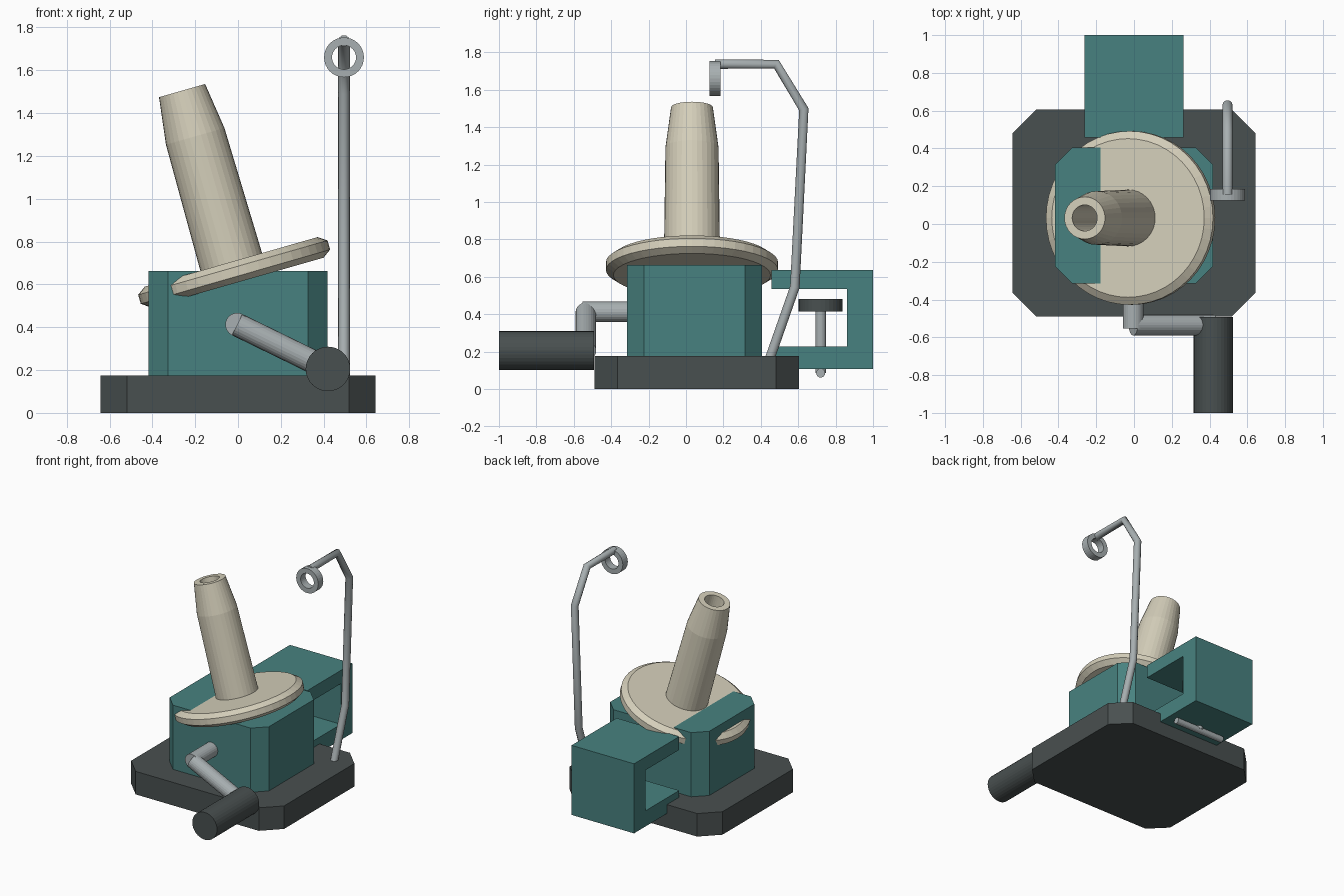
import bpy
import bmesh
import math
from mathutils import Matrix, Vector

if "Cube" in bpy.data.objects:
    bpy.data.objects.remove(bpy.data.objects["Cube"], do_unlink=True)


def material(name, color):
    m = bpy.data.materials.new(name)
    m.use_nodes = True
    m.diffuse_color = (*color, 1)
    m.node_tree.nodes["Principled BSDF"].inputs["Base Color"].default_value = (*color, 1)
    return m


DARK = material("charcoal", (0.066, 0.080, 0.080))
TEAL = material("teal", (0.064, 0.222, 0.215))
CREAM = material("cream", (0.66, 0.62, 0.49))
METAL = material("grey metal", (0.39, 0.43, 0.44))


def finish(name, bm, mat, matrix=Matrix()):
    bmesh.ops.recalc_face_normals(bm, faces=bm.faces)
    mesh = bpy.data.meshes.new(name)
    bm.to_mesh(mesh)
    bm.free()
    mesh.materials.append(mat)
    obj = bpy.data.objects.new(name, mesh)
    obj.matrix_world = matrix
    bpy.context.collection.objects.link(obj)
    return obj


def extrude(name, points, offset, mat):
    """Extrude a planar outline along an offset."""
    bm = bmesh.new()
    face = bm.faces.new([bm.verts.new(p) for p in points])
    result = bmesh.ops.extrude_face_region(bm, geom=[face], use_keep_orig=True)
    verts = [v for v in result["geom"] if isinstance(v, bmesh.types.BMVert)]
    bmesh.ops.translate(bm, verts=verts, vec=offset)
    return finish(name, bm, mat)


def clipped_block(name, half_x, y0, y1, z0, z1, cut, mat):
    """Block with clipped vertical corners."""
    h, c = half_x, cut
    outline = [(c - h, y0), (h - c, y0), (h, y0 + c), (h, y1 - c),
               (h - c, y1), (c - h, y1), (-h, y1 - c), (-h, y0 + c)]
    return extrude(name, [(x, y, z0) for x, y in outline], (0, 0, z1 - z0), mat)


def rod(name, start, end, radius, mat, sides=24):
    """Cylinder between two points."""
    a, b = Vector(start), Vector(end)
    turn = (b - a).to_track_quat("Z", "Y").to_matrix().to_4x4()
    bm = bmesh.new()
    bmesh.ops.create_cone(bm, cap_ends=True, segments=sides, radius1=radius,
                          radius2=radius, depth=(b - a).length)
    return finish(name, bm, mat, Matrix.Translation((a + b) / 2) @ turn)


def lathe(name, profile, matrix, mat, sides=40, closed=False):
    """Spin a radius/height profile about local z."""
    bm = bmesh.new()
    verts = [bm.verts.new((r, 0, z)) for r, z in profile]
    edges = [bm.edges.new(pair) for pair in zip(verts, verts[1:])]
    if closed:
        edges.append(bm.edges.new((verts[-1], verts[0])))
    bmesh.ops.spin(bm, geom=verts + edges, cent=(0, 0, 0), axis=(0, 0, 1),
                   angle=math.tau, steps=sides)
    bmesh.ops.remove_doubles(bm, verts=bm.verts, dist=0.0001)
    return finish(name, bm, mat, matrix)


# Base and gear housing
clipped_block("base", 0.643, -0.49, 0.605, 0, 0.175, 0.125, DARK)
clipped_block("housing", 0.417, -0.315, 0.405, 0.17, 0.663, 0.09, TEAL)

# C-shaped table clamp
clamp = [(0.457, 0.107), (1, 0.107), (1, 0.636), (0.457, 0.636),
         (0.457, 0.535), (0.86, 0.535), (0.86, 0.226), (0.457, 0.226)]
extrude("clamp", [(-0.263, y, z) for y, z in clamp], (0.526, 0, 0), TEAL)

# Clamp screw with pad and cross handle
rod("clamp_screw", (0, 0.72, 0.085), (0, 0.72, 0.45), 0.028, METAL)
rod("clamp_pad", (0, 0.72, 0.415), (0, 0.72, 0.48), 0.118, DARK, 32)
rod("clamp_handle", (-0.21, 0.72, 0.085), (0.21, 0.72, 0.085), 0.024, METAL, 16)

# Tilted spool: flange and hollow tapered spindle
tilt = Matrix.Translation((-0.018, 0.032, 0.657)) @ Matrix.Rotation(math.radians(-16), 4, "Y")
lathe("spool_flange", [(0, -0.05), (0.42, -0.05), (0.46, -0.022), (0.46, 0.022),
                       (0.42, 0.05), (0, 0.05)], tilt, CREAM, 48)
lathe("spool_spindle", [(0, 0), (0.15, 0), (0.15, 0.05), (0.142, 0.66), (0.112, 0.882),
                        (0.069, 0.882), (0.069, 0.3), (0, 0.3)], tilt, CREAM, 32)

# Crank
rod("crank_shaft", (-0.004, -0.25, 0.412), (-0.004, -0.553, 0.412), 0.055, METAL)
rod("crank_arm", (-0.004, -0.535, 0.412), (0.42, -0.535, 0.205), 0.055, METAL)
rod("crank_grip", (0.42, -0.493, 0.205), (0.42, -1, 0.205), 0.104, DARK, 32)

# Yarn guide wire
curve = bpy.data.curves.new("guide_wire", "CURVE")
curve.dimensions = "3D"
curve.bevel_depth = 0.027
curve.bevel_resolution = 3
curve.use_fill_caps = True
path = [(0.44, 0.14), (0.582, 0.545), (0.63, 1.495), (0.483, 1.737), (0.155, 1.737)]
spline = curve.splines.new("POLY")
spline.points.add(len(path) - 1)
for point, (y, z) in zip(spline.points, path):
    point.co = (0.495, y, z, 1)
curve.materials.append(METAL)
wire = bpy.data.objects.new("guide_wire", curve)
bpy.context.collection.objects.link(wire)
bpy.ops.object.select_all(action="DESELECT")
wire.select_set(True)
bpy.context.view_layer.objects.active = wire
bpy.ops.object.convert(target="MESH")

# Guide eye
eye = Matrix.Translation((0.495, 0.155, 1.66)) @ Matrix.Rotation(math.radians(90), 4, "X")
lathe("guide_eye", [(0.056, -0.03), (0.093, -0.03), (0.093, 0.03), (0.056, 0.03)],
      eye, METAL, 32, closed=True)
